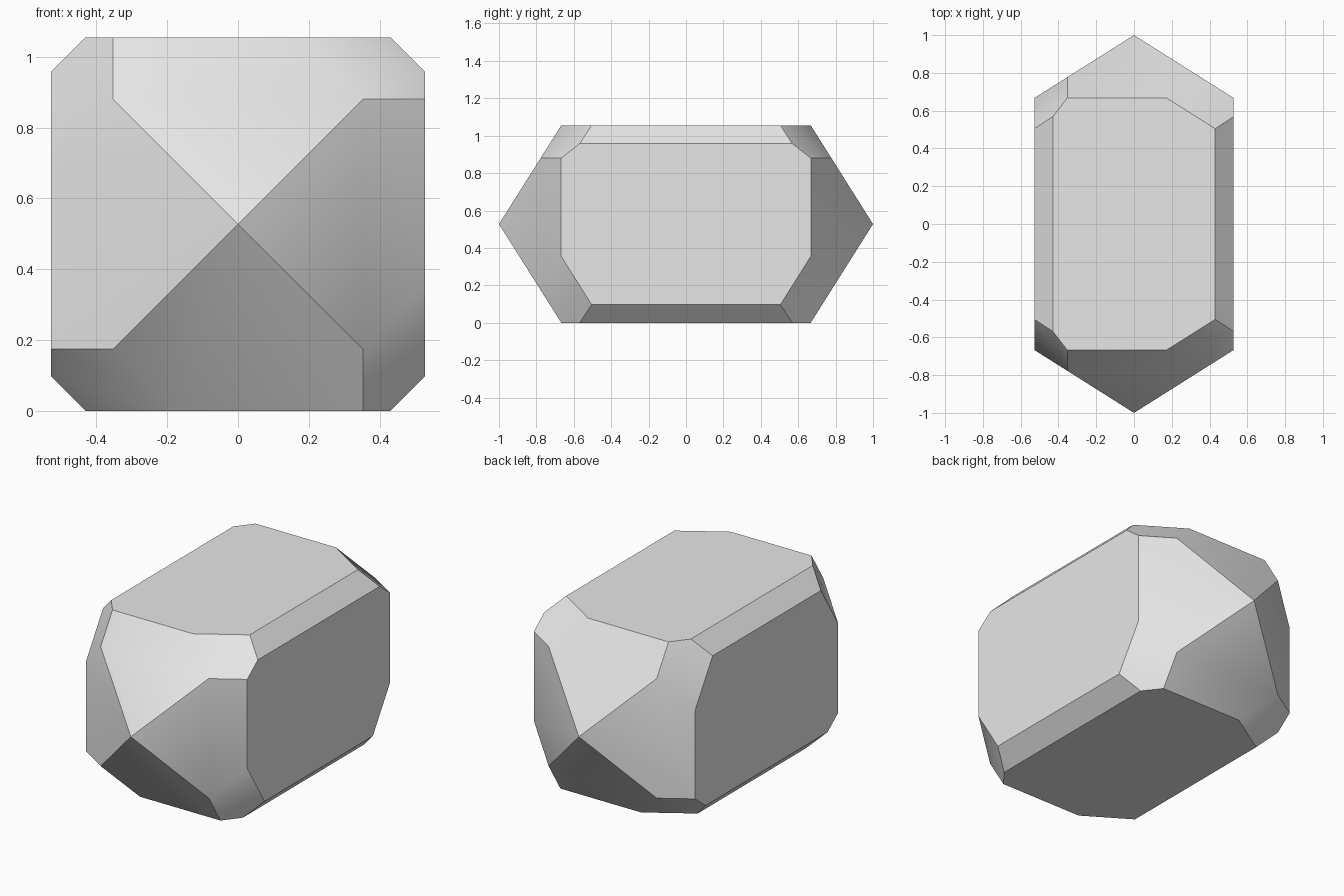
import bpy, bmesh
from math import radians
from mathutils import Matrix, Vector

if "Cube" in bpy.data.objects:
    bpy.data.objects.remove(bpy.data.objects["Cube"], do_unlink=True)

HALF = 0.5275      # half width and half height of the body
BEVEL = 0.43       # where the long bevels meet the flat sides
CORNER = 0.353     # where the corner facets meet the end ridges
SLOPE = 0.631      # slope of the pointed ends
STEEP = 1.283      # extra slope of the corner facets

# One material for the whole stone
grey = bpy.data.materials.new("light grey")
grey.use_nodes = True
colour = (0.8, 0.8, 0.8, 1)
grey.diffuse_color = colour
grey.node_tree.nodes["Principled BSDF"].inputs["Base Color"].default_value = colour


def facet_point(x, z):
    """Point on the plane of one corner facet of the front end."""
    y = SLOPE * x - 1 + STEEP * (z - CORNER)
    return Vector((x, y, z))


# Outline of one corner facet
seam_x = CORNER + (HALF - CORNER) * (SLOPE - STEEP) / SLOPE
corner_facet = [facet_point(x, z) for x, z in (
    (CORNER, CORNER), (HALF, CORNER), (HALF, BEVEL), (BEVEL, HALF), (seam_x, HALF))]

# Both ends: a tip and four corner facets turned around the long axis
bm = bmesh.new()
for end in (1, -1):
    bm.verts.new((0, -end, HALF))
    for turn in range(4):
        spin = Matrix.Rotation(radians(90 * turn), 3, 'Y')
        for point in corner_facet:
            p = spin @ point
            bm.verts.new((p.x, p.y * end, p.z + HALF))

# Wrap the points in a convex body and merge flat areas into single faces
bmesh.ops.convex_hull(bm, input=bm.verts[:])
bmesh.ops.dissolve_limit(bm, angle_limit=radians(2), verts=bm.verts[:], edges=bm.edges[:])
bmesh.ops.recalc_face_normals(bm, faces=bm.faces[:])

mesh = bpy.data.meshes.new("faceted_stone")
bm.to_mesh(mesh)
bm.free()
mesh.materials.append(grey)
stone = bpy.data.objects.new("faceted_stone", mesh)
bpy.context.collection.objects.link(stone)

# Smooth only the shallow seams between end faces and corner facets
bpy.ops.object.select_all(action='DESELECT')
stone.select_set(True)
bpy.context.view_layer.objects.active = stone
bpy.ops.object.shade_smooth_by_angle(angle=radians(34))
